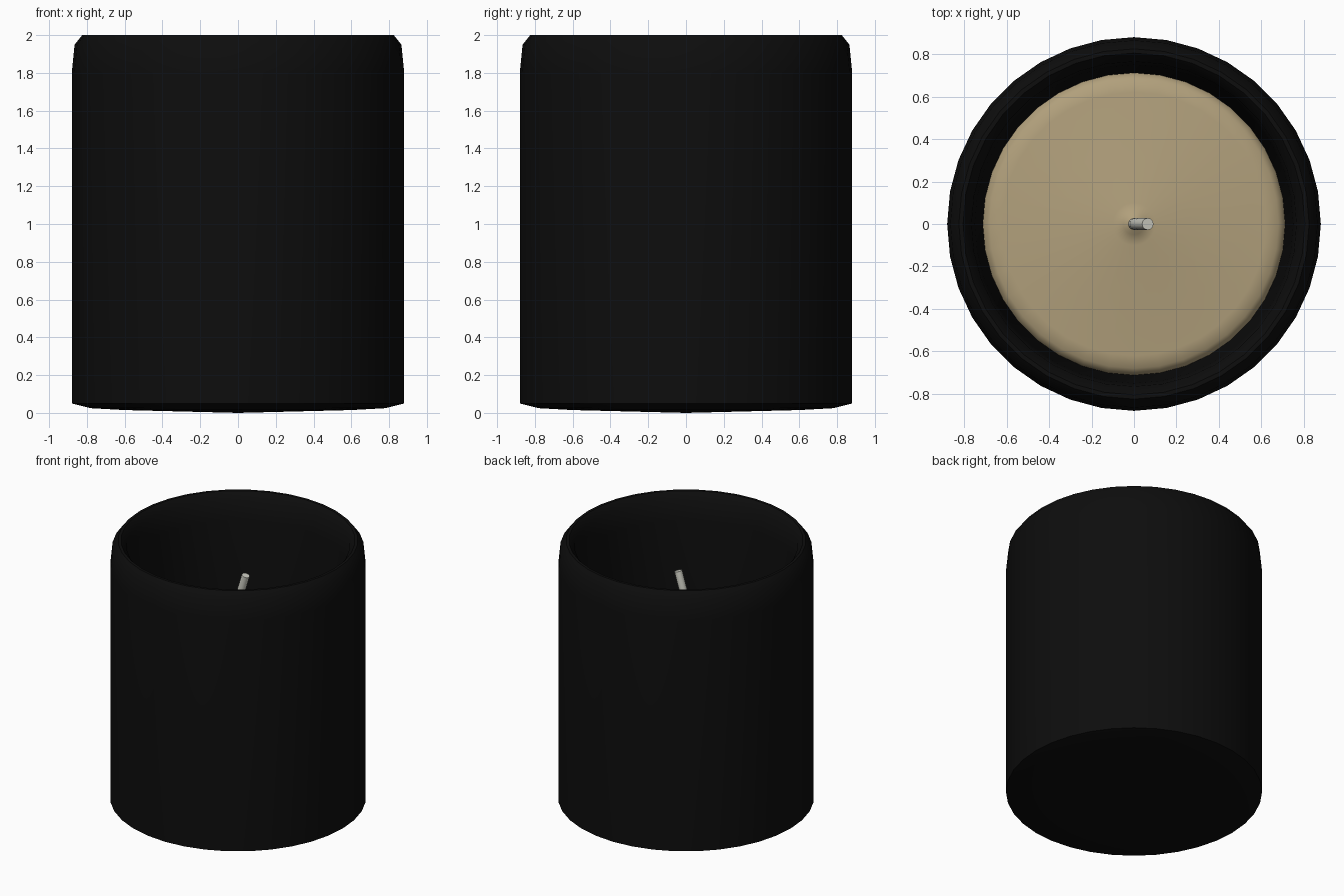
import bpy, bmesh, math
from mathutils import Vector

if "Cube" in bpy.data.objects:
    bpy.data.objects.remove(bpy.data.objects["Cube"])

SIDES = 36


def material(name, color):
    m = bpy.data.materials.new(name)
    m.diffuse_color = (*color, 1)
    m.use_nodes = True
    m.node_tree.nodes["Principled BSDF"].inputs["Base Color"].default_value = m.diffuse_color
    return m


def finish(name, bm, mat, angle):
    bmesh.ops.remove_doubles(bm, verts=bm.verts, dist=1e-5)
    bmesh.ops.recalc_face_normals(bm, faces=bm.faces)
    me = bpy.data.meshes.new(name)
    bm.to_mesh(me)
    bm.free()
    ob = bpy.data.objects.new(name, me)
    bpy.context.collection.objects.link(ob)
    me.materials.append(mat)
    bpy.ops.object.select_all(action='DESELECT')
    ob.select_set(True)
    bpy.context.view_layer.objects.active = ob
    bpy.ops.object.shade_smooth_by_angle(angle=math.radians(angle))
    return ob


def lathe(name, profile, mat, angle=50):
    bm = bmesh.new()
    vs = [bm.verts.new((r, 0, z)) for r, z in profile]
    es = [bm.edges.new(p) for p in zip(vs, vs[1:])]
    bmesh.ops.spin(bm, geom=vs + es, cent=(0, 0, 0), axis=(0, 0, 1),
                   angle=math.tau, steps=SIDES, use_merge=True)
    return finish(name, bm, mat, angle)


def tube(name, path, radius, mat, sides=12):
    # Rings follow a path lying in the XZ plane
    bm = bmesh.new()
    pts = [Vector((x, 0, z)) for x, z in path]
    rings = []
    for i, p in enumerate(pts):
        t = (pts[min(i + 1, len(pts) - 1)] - pts[max(i - 1, 0)]).normalized()
        u, v = Vector((0, 1, 0)), Vector((0, 1, 0)).cross(t)
        angles = [math.tau * k / sides for k in range(sides)]
        rings.append([bm.verts.new(p + radius * (math.cos(a) * u + math.sin(a) * v))
                      for a in angles])
    for a, b in zip(rings, rings[1:]):
        for k in range(sides):
            j = (k + 1) % sides
            bm.faces.new((a[k], a[j], b[j], b[k]))
    bm.faces.new(rings[0])
    bm.faces.new(rings[-1])
    return finish(name, bm, mat, 40)


black = material("black_glass", (0.004, 0.004, 0.004))
cream = material("wax", (0.44, 0.35, 0.20))
cotton = material("cotton", (0.62, 0.62, 0.55))

# Jar: slightly domed base, straight wall, rounded rim, inner wall and floor
lathe("jar", [(0, 0), (0.60, 0.015), (0.78, 0.025), (0.88, 0.05), (0.88, 1.8),
              (0.865, 1.95), (0.825, 2.0), (0.805, 2.0), (0.765, 1.95),
              (0.75, 1.8), (0.712, 1.28), (0.70, 0.12), (0, 0.12)], black)

# Wax: softened outer edge and a small mound around the wick
lathe("wax", [(0, 1.35), (0.03, 1.345), (0.05, 1.325), (0.10, 1.312), (0.62, 1.31),
              (0.68, 1.30), (0.714, 1.27), (0.70, 0.13), (0, 0.13)], cream)

# Wick: upright, leaning to +x near the tip
tube("wick", [(0, 1.25), (0, 1.45), (0.008, 1.54), (0.025, 1.62), (0.065, 1.75)],
     0.028, cotton)
